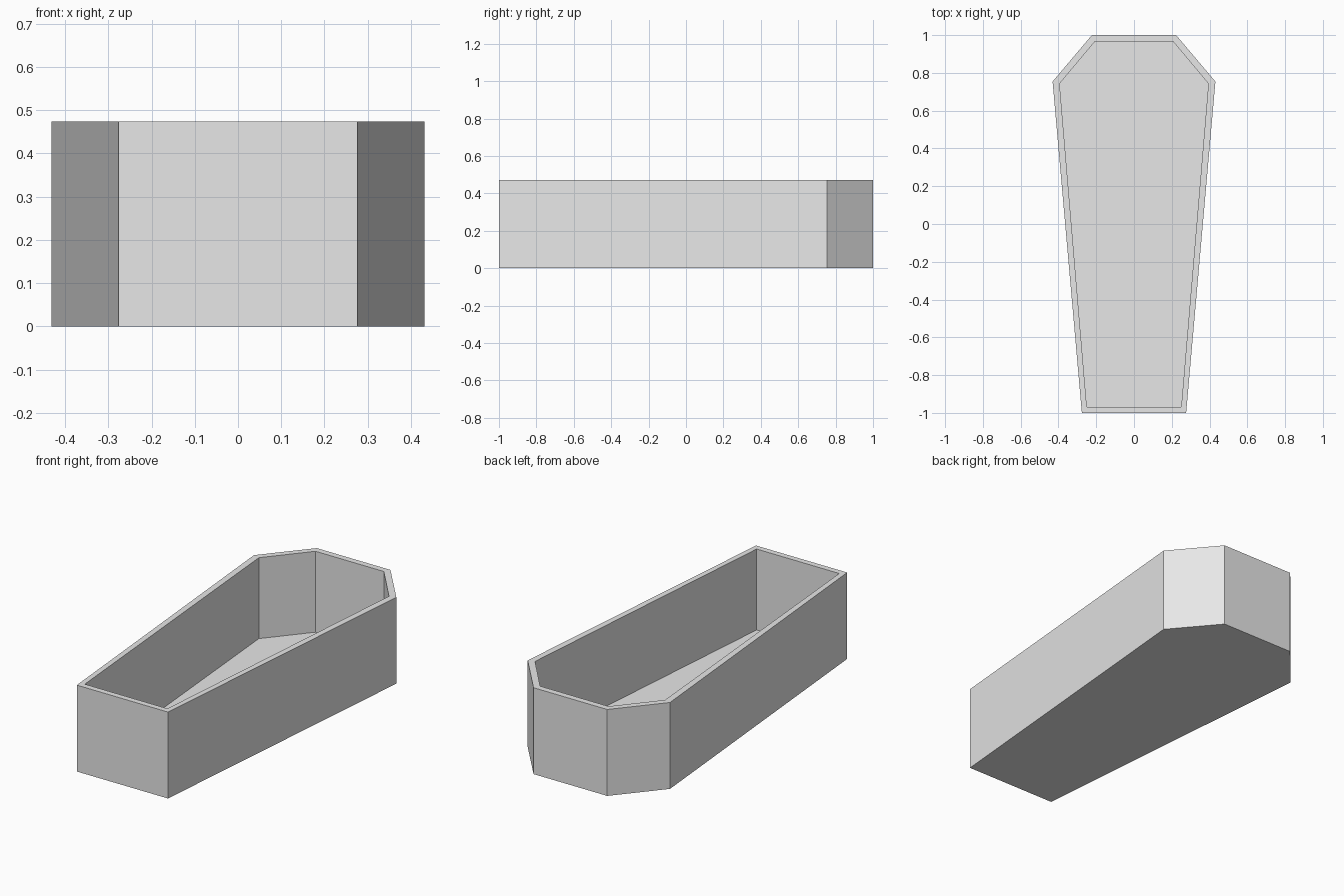
import bpy
import bmesh

cube = bpy.data.objects.get("Cube")
if cube:
    bpy.data.objects.remove(cube, do_unlink=True)

HEIGHT = 0.473
FLOOR = 0.03

# Half outlines from head to foot, for the outside and the hollow
OUTER = [(0.223, 1.0), (0.431, 0.754), (0.276, -1.0)]
INNER = [(0.207, 0.966), (0.394, 0.743), (0.25, -0.968)]

grey = bpy.data.materials.new("plain grey")
grey.use_nodes = True
grey.diffuse_color = (0.8, 0.8, 0.8, 1)
grey.node_tree.nodes["Principled BSDF"].inputs["Base Color"].default_value = grey.diffuse_color


def ring(bm, half, z):
    """Mirror a half outline into a closed counter-clockwise ring."""
    outline = [(-x, y) for x, y in half] + half[::-1]
    return [bm.verts.new((x, y, z)) for x, y in outline]


def bridge(bm, a, b):
    """Join two rings with a band of quads."""
    for i in range(len(a)):
        j = (i + 1) % len(a)
        bm.faces.new((a[i], a[j], b[j], b[i]))


# Open coffin box: underside, outer walls, rim, inner walls, floor
bm = bmesh.new()
rings = [ring(bm, OUTER, 0), ring(bm, OUTER, HEIGHT),
         ring(bm, INNER, HEIGHT), ring(bm, INNER, FLOOR)]
for lower, upper in zip(rings, rings[1:]):
    bridge(bm, lower, upper)
bm.faces.new(rings[0][::-1])
bm.faces.new(rings[-1])
bmesh.ops.recalc_face_normals(bm, faces=bm.faces[:])

mesh = bpy.data.meshes.new("coffin_box")
bm.to_mesh(mesh)
bm.free()
mesh.materials.append(grey)
bpy.context.collection.objects.link(bpy.data.objects.new("coffin_box", mesh))
